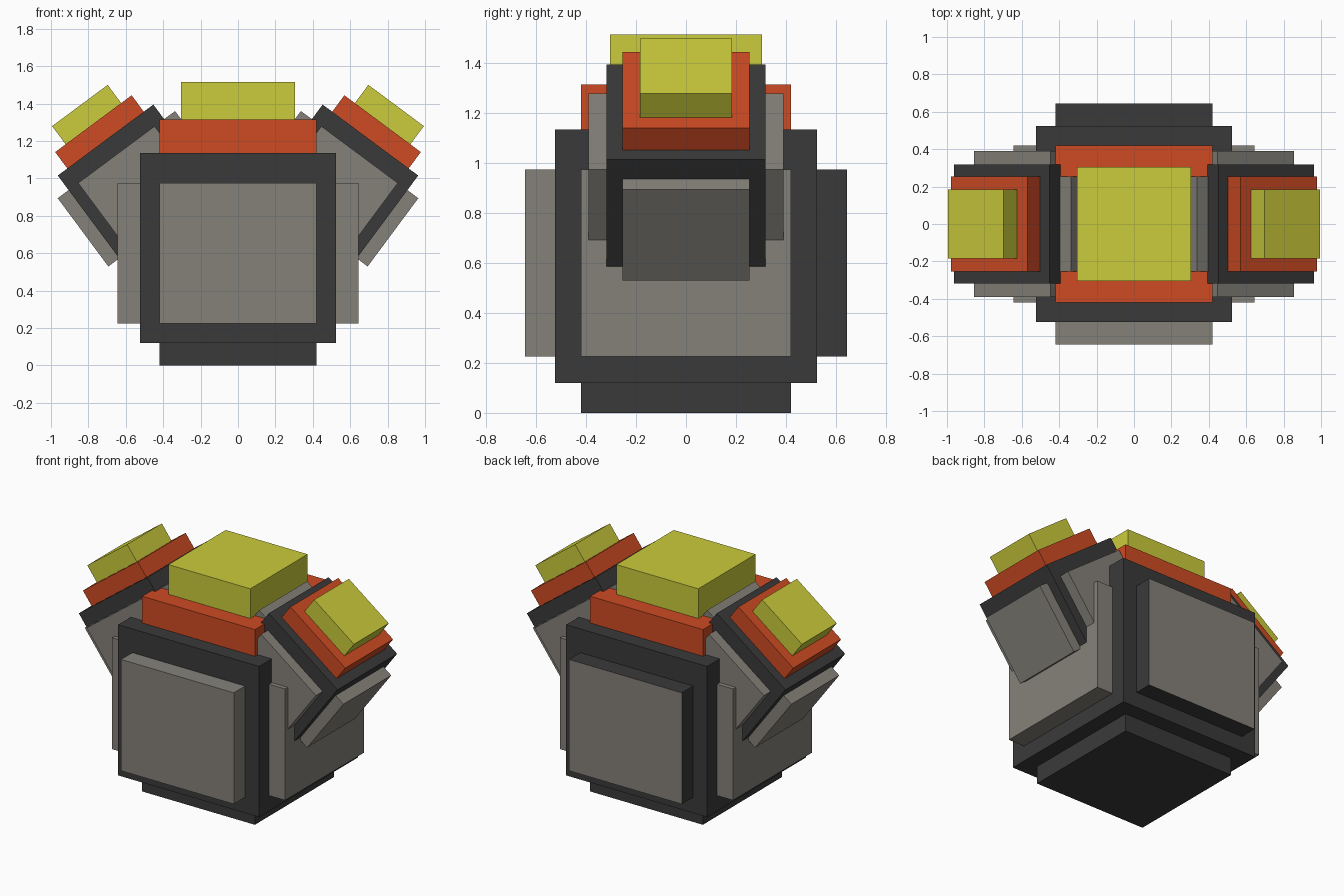
import bpy
import bmesh
from math import radians
from mathutils import Matrix, Vector

cube = bpy.data.objects.get("Cube")
if cube:
    bpy.data.objects.remove(cube, do_unlink=True)


def make_material(name, r, g, b):
    mat = bpy.data.materials.new(name)
    mat.use_nodes = True
    mat.diffuse_color = (r, g, b, 1)
    mat.node_tree.nodes["Principled BSDF"].inputs["Base Color"].default_value = (r, g, b, 1)
    return mat


DARK = make_material("charcoal", 0.042, 0.042, 0.042)
GREY = make_material("warm grey", 0.235, 0.222, 0.195)
ORANGE = make_material("burnt orange", 0.62, 0.07, 0.017)
YELLOW = make_material("lime yellow", 0.60, 0.60, 0.045)


def box(name, low, high, mat, frame):
    """Box between two corners, placed by the frame matrix."""
    low, high = Vector(low), Vector(high)
    bm = bmesh.new()
    bmesh.ops.create_cube(bm, size=1)
    size = high - low
    bmesh.ops.transform(bm, verts=bm.verts,
                        matrix=Matrix.Translation((low + high) / 2) @ Matrix.Diagonal((*size, 1)))
    mesh = bpy.data.meshes.new(name)
    bm.to_mesh(mesh)
    bm.free()
    mesh.materials.append(mat)
    obj = bpy.data.objects.new(name, mesh)
    bpy.context.collection.objects.link(obj)
    obj.matrix_world = frame
    return obj


BODY, PANEL, OUT, CAP = 0.525, 0.42, 0.645, 0.305


def build_block(prefix, frame):
    """Cube body with stacked caps and a raised panel on each side."""
    box(prefix + "_base", (-PANEL, -PANEL, 0), (PANEL, PANEL, 0.12), DARK, frame)
    box(prefix + "_body", (-BODY, -BODY, 0.12), (BODY, BODY, 1.135), DARK, frame)
    box(prefix + "_collar", (-PANEL, -PANEL, 1.135), (PANEL, PANEL, 1.315), ORANGE, frame)
    box(prefix + "_cap", (-CAP, -CAP, 1.315), (CAP, CAP, 1.515), YELLOW, frame)
    panels = {}
    for i, side in enumerate(("front", "left", "back", "right")):
        turn = Matrix.Rotation(radians(90 * i), 4, "Z")
        panels[side] = box(prefix + "_" + side + "_panel", (-PANEL, -OUT, 0.225),
                           (PANEL, -BODY, 0.975), GREY, frame @ turn)
    return panels


# Main block; its back panel has dark rims around a grey face
main = build_block("main", Matrix.Identity(4))
back = main["back"].data
back.materials.append(DARK)
for face in back.polygons:
    face.material_index = 0 if face.normal.y < -0.5 else 1

# Smaller copies leaning out of both shoulders
for side, sign in (("left", 1), ("right", -1)):
    build_block(side + "_pod",
                Matrix.Translation((sign * 0.298, 0, 0.653))
                @ Matrix.Rotation(sign * radians(36.6), 4, "Y")
                @ Matrix.Scale(0.606, 4))
